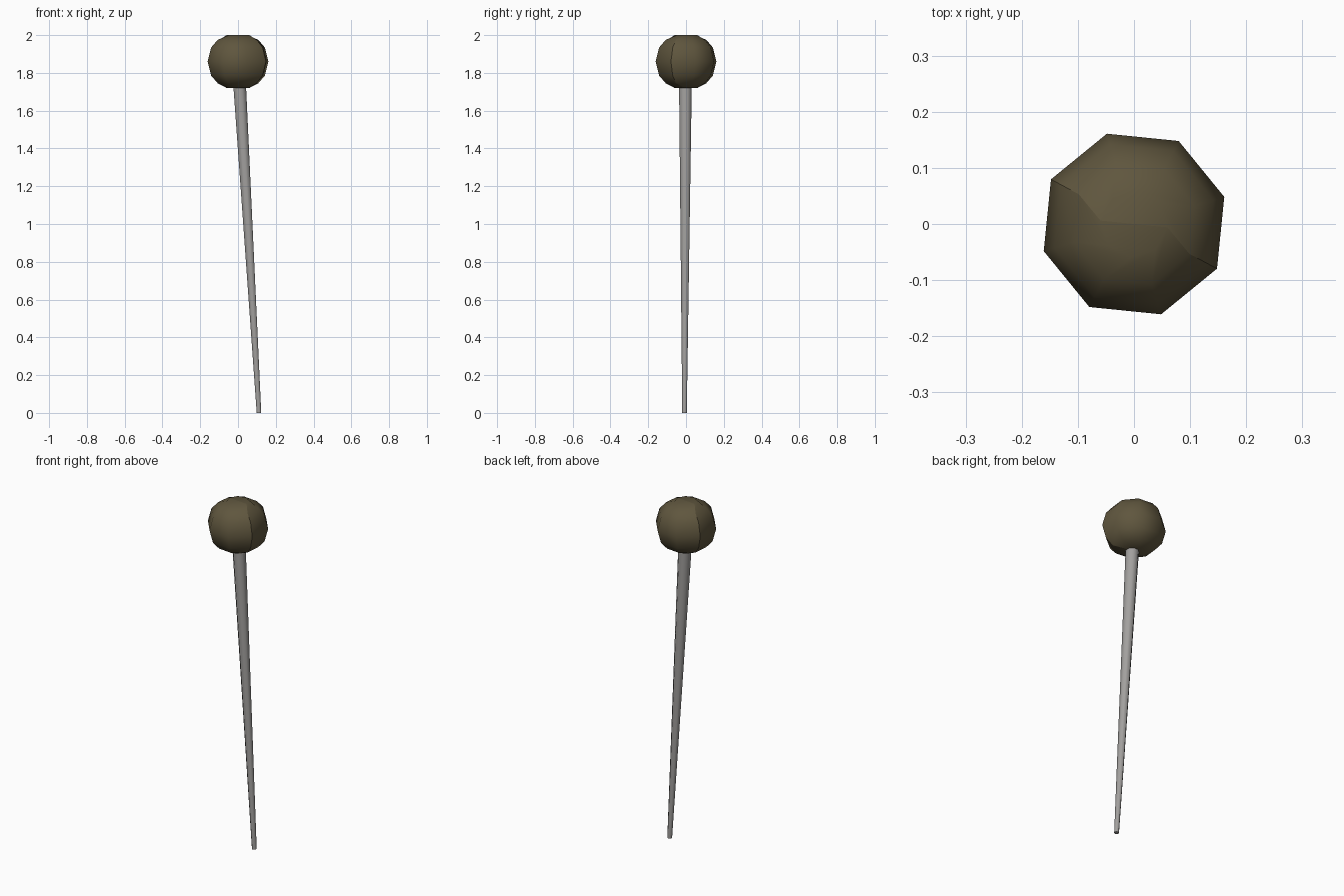
import bpy, bmesh, math
from mathutils import Vector

if "Cube" in bpy.data.objects:
    bpy.data.objects.remove(bpy.data.objects["Cube"])


def material(name, rgb):
    m = bpy.data.materials.new(name)
    m.diffuse_color = (*rgb, 1)
    m.use_nodes = True
    m.node_tree.nodes["Principled BSDF"].inputs["Base Color"].default_value = m.diffuse_color
    return m


def loft(name, rings, mat, seam=False):
    """Skin 8-sided rings given as (centre, radius, start angle in degrees)."""
    bm = bmesh.new()
    n = 8
    loops = []
    for c, r, a in rings:
        loops.append([bm.verts.new(Vector(c) + Vector((
            r * math.cos(math.radians(a + 360 * i / n)),
            r * math.sin(math.radians(a + 360 * i / n)), 0))) for i in range(n)])
    for lo, hi in zip(loops, loops[1:]):
        for i in range(n):
            j = (i + 1) % n
            bm.faces.new((lo[i], lo[j], hi[j], hi[i]))
    # each cap is two halves, meeting on the line between vertices 0 and 4
    for loop in (loops[0][::-1], loops[-1]):
        k = loop.index(loops[0][0]) if loops[0][0] in loop else 0
        loop = loop[k:] + loop[:k]
        bm.faces.new(loop[:5])
        bm.faces.new(loop[4:] + loop[:1])
    bm.normal_update()
    if seam:
        edges = [bm.edges.get((lo[i], hi[i]))
                 for lo, hi in zip(loops, loops[1:]) for i in (0, 4)]
        edges += [bm.edges.get((l[0], l[4])) for l in (loops[0], loops[-1])]
        for e in edges:
            e.smooth = False
    for f in bm.faces:
        f.smooth = True
    if not seam:
        for loop in (loops[0], loops[-1]):
            for i in range(n):
                bm.edges.get((loop[i], loop[(i + 1) % n])).smooth = False
    me = bpy.data.meshes.new(name)
    bm.to_mesh(me)
    bm.free()
    me.materials.append(mat)
    ob = bpy.data.objects.new(name, me)
    bpy.context.collection.objects.link(ob)
    return ob


steel = material("grey shaft", (0.36, 0.35, 0.34))
brown = material("dark brown head", (0.115, 0.093, 0.048))

# Long shaft, tapering and leaning towards +x at the foot
loft("shaft", [((0.111, -0.008, 0), 0.013, 22.5),
               ((0.006, -0.003, 1.78), 0.037, 22.5)], steel)

# Faceted, slightly squashed ball with a seam through its middle
upper = [(0.148, 0.075, -28.3), (0.112, 0.115, -28.3), (0.06, 0.14, -5.8)]
profile = ([(r, -z, a) for r, z, a in reversed(upper)]
           + [(0.168, 0, -28.3)] + upper)
loft("head", [((0, 0, 1.86 + z), r, a) for r, z, a in profile], brown, seam=True)
